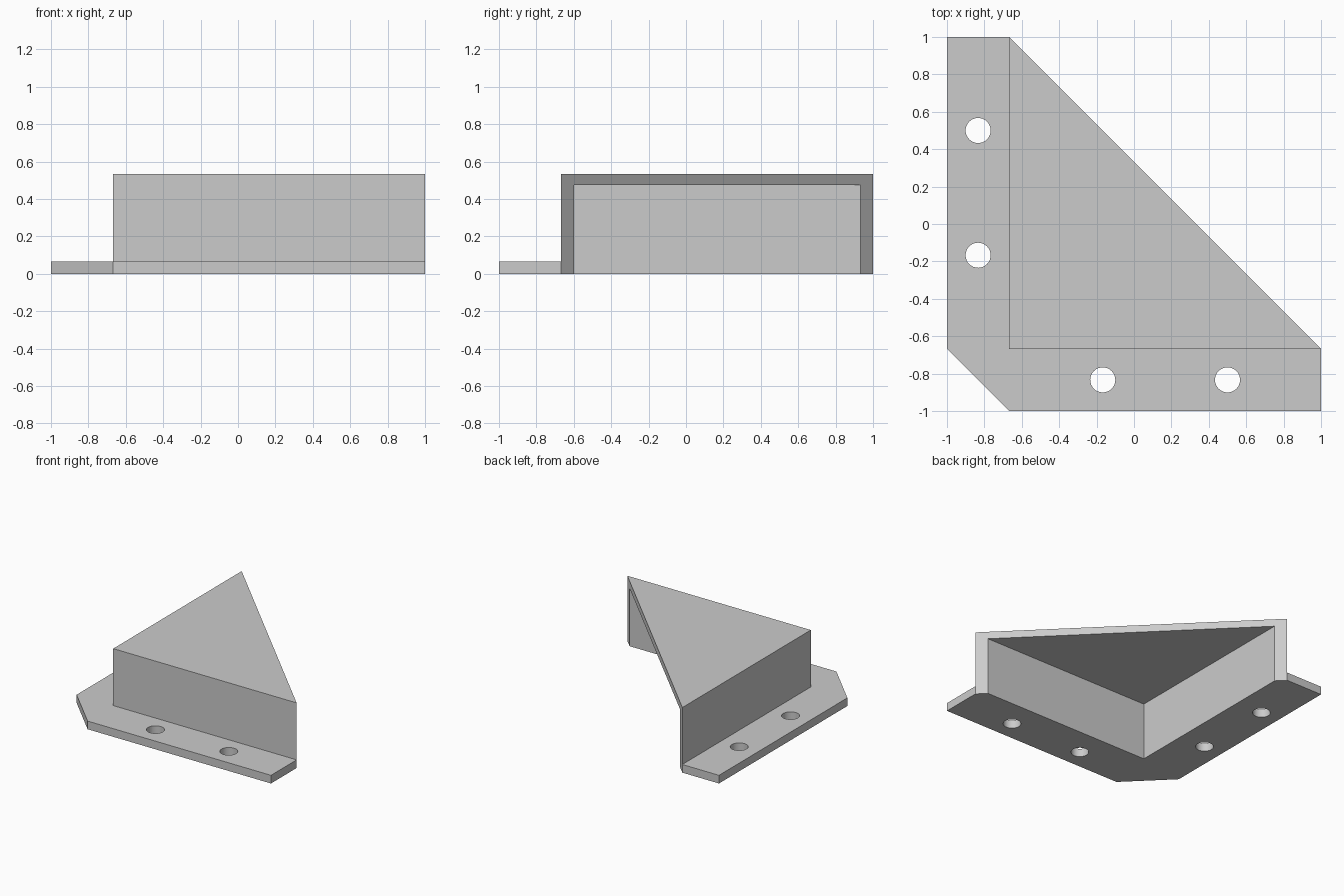
import bpy
import bmesh
import math

cube = bpy.data.objects.get("Cube")
if cube:
    bpy.data.objects.remove(cube, do_unlink=True)

OUT, WALL, THICK, HEIGHT = 1.0, 0.667, 0.067, 0.535
INNER = WALL - THICK

grey = bpy.data.materials.new("light grey")
grey.use_nodes = True
grey.diffuse_color = (0.6, 0.6, 0.6, 1)
grey.node_tree.nodes["Principled BSDF"].inputs["Base Color"].default_value = (0.6, 0.6, 0.6, 1)


def prism(name, outline, z0, z1):
    """Extrude a counter-clockwise outline from z0 to z1."""
    bm = bmesh.new()
    face = bm.faces.new([bm.verts.new((x, y, z0)) for x, y in outline])
    top = bmesh.ops.extrude_face_region(bm, geom=[face])["geom"]
    bmesh.ops.translate(bm, vec=(0, 0, z1 - z0),
                        verts=[v for v in top if isinstance(v, bmesh.types.BMVert)])
    bmesh.ops.recalc_face_normals(bm, faces=bm.faces)
    mesh = bpy.data.meshes.new(name)
    bm.to_mesh(mesh)
    bm.free()
    mesh.materials.append(grey)
    obj = bpy.data.objects.new(name, mesh)
    bpy.context.collection.objects.link(obj)
    return obj


def combine(target, other, operation):
    """Apply an exact boolean and discard the second solid."""
    mod = target.modifiers.new(operation.lower(), 'BOOLEAN')
    mod.operation, mod.solver, mod.object = operation, 'EXACT', other
    bpy.context.view_layer.objects.active = target
    bpy.ops.object.modifier_apply(modifier=mod.name)
    bpy.data.objects.remove(other, do_unlink=True)


# Triangular hood, hollow below and open along its diagonal side
bracket = prism("corner_bracket", [(-WALL, -WALL), (OUT, -WALL), (-WALL, OUT)], 0, HEIGHT)
cavity = prism("cavity_cutter", [(-INNER, -INNER), (2, -INNER), (2, 2), (-INNER, 2)],
               -0.1, HEIGHT - 0.06)
combine(bracket, cavity, 'DIFFERENCE')

# L-shaped mounting flange with a clipped corner
flange = prism("flange", [(-OUT, OUT), (-OUT, -WALL), (-WALL, -OUT), (OUT, -OUT),
                          (OUT, -WALL), (-WALL, -WALL), (-WALL, OUT)], 0, THICK)

# Two screw holes along each arm, mirrored across the corner diagonal
mid = -(OUT + WALL) / 2
for along in (-0.167, 0.5):
    for cx, cy in ((along, mid), (mid, along)):
        ring = [(cx + THICK * math.cos(math.tau * i / 32),
                 cy + THICK * math.sin(math.tau * i / 32)) for i in range(32)]
        combine(flange, prism("hole_cutter", ring, -0.1, 0.2), 'DIFFERENCE')

combine(bracket, flange, 'UNION')

# Flat plates with smooth hole walls
bpy.ops.object.select_all(action='DESELECT')
bracket.select_set(True)
bpy.context.view_layer.objects.active = bracket
bpy.ops.object.shade_smooth_by_angle(angle=math.radians(30))
